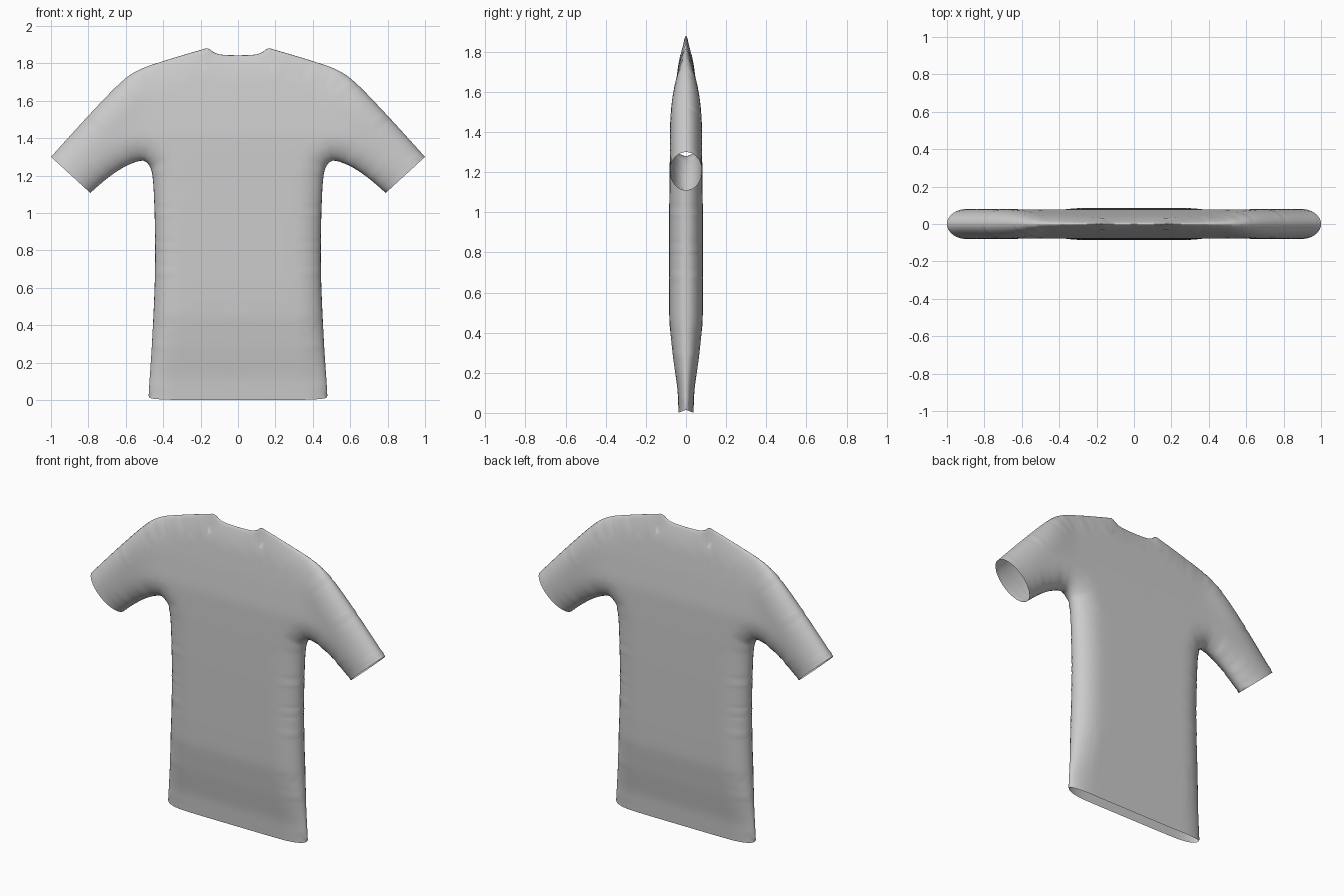
import bpy, bmesh, math
from mathutils import Vector, kdtree
from mathutils.geometry import delaunay_2d_cdt

if "Cube" in bpy.data.objects:
    bpy.data.objects.remove(bpy.data.objects["Cube"])

# Right half of the flat pattern (x, z): closed seams only
SHOULDER = [(0, 1.843), (0.09, 1.847), (0.13, 1.86), (0.16, 1.88), (0.20, 1.872), (0.40, 1.812),
            (0.53, 1.765), (0.63, 1.695), (0.80, 1.52), (1.0, 1.30)]
UNDERSIDE = [(0.79, 1.108), (0.70, 1.185), (0.62, 1.24), (0.56, 1.268), (0.505, 1.28), (0.472, 1.25),
             (0.455, 1.18), (0.446, 1.0), (0.443, 0.8), (0.446, 0.6), (0.46, 0.3), (0.477, 0.04),
             (0.474, 0.015)]
# Half thickness by height (z, y)
DEPTH = [(0, .037), (.12, .042), (.28, .065), (.45, .083), (.6, .085), (1.0, .084), (1.25, .081),
         (1.42, .078), (1.6, .057), (1.75, .036), (1.84, .02), (1.9, .01)]
ROUND = 0.142       # width of the rounding beside a seam
SUB = 5             # fine samples per outline vertex


def spline(pts, step):
    """Catmull-Rom curve, evenly resampled."""
    p = [Vector(q) for q in pts]
    p = [2 * p[0] - p[1]] + p + [2 * p[-1] - p[-2]]
    fine = []
    for a, b, c, d in zip(p, p[1:], p[2:], p[3:]):
        n = max(2, round((c - b).length / step))
        for i in range(n):
            t = i / n
            fine.append(0.5 * (2 * b + (c - a) * t + (2 * a - 5 * b + 4 * c - d) * t * t
                               + (3 * b - a - 3 * c + d) * t ** 3))
    while (len(fine)) % SUB:
        fine.insert(-1, (fine[-1] + fine[-2]) / 2)
    return fine + [p[-2]]


def smooth(a, b, v):
    t = min(max((v - a) / (b - a), 0), 1)
    return t * t * (3 - 2 * t)


def thickness(x, z):
    h = DEPTH[-1][1]
    for (z0, h0), (z1, h1) in zip(DEPTH, DEPTH[1:]):
        if z <= z1:
            h = h0 + (h1 - h0) * max(0, (z - z0) / (z1 - z0))
            break
    k = smooth(0.45, 0.75, x)          # sleeves keep an even thickness
    return h * (1 - k) + 0.08 * k


top, under = spline(SHOULDER, 0.004), spline(UNDERSIDE, 0.004)
seams = top + under
tree = kdtree.KDTree(len(seams))
for i, s in enumerate(seams):
    tree.insert((s.x, s.y, 0), i)
tree.balance()


def seam_distance(p):
    return tree.find((p.x, p.y, 0))[2]


# Outline loop: shoulder, cuff, underarm and side, hem, centre line
cuff = [top[-1].lerp(under[0], 0.5 - 0.5 * math.cos(math.pi * i / 20)) for i in range(1, 20)]
corner = under[-1]
hem = [Vector((corner.x * math.cos(math.pi / 2 * i / 20), 0.015 * (1 - math.sin(math.pi / 2 * i / 20)) ** 2))
       for i in range(1, 20)]
centre = [Vector((0, top[0].y * math.sin(math.pi / 2 * i / 50))) for i in range(50)]
loop = top[::SUB] + cuff + under[::SUB] + hem + centre

# Inner points: rows following the seams, then a plain grid
inner = []
for curve in (top, under):
    for i in range(0, len(curve), SUB):
        t = (curve[min(i + 2, len(curve) - 1)] - curve[max(i - 2, 0)]).normalized()
        n = Vector((t.y, -t.x))
        for j in range(1, 8):
            d = ROUND * (1 - math.cos(math.pi / 2 * j / 8))
            p = curve[i] + n * d
            if p.x > 0.008 and p.y > 0.02 and seam_distance(p) > d * 0.97:
                inner.append(p)
for i in range(1, 34):
    for j in range(1, 64):
        p = Vector((i * 0.03, j * 0.03))
        if seam_distance(p) > ROUND * 0.88:
            inner.append(p)

count = len(loop)
edges = [(i, (i + 1) % count) for i in range(count)]
verts, _, faces, *_ = delaunay_2d_cdt(loop + inner, edges, [], 1, 1e-5)

# Puff the pattern out towards the front
bm = bmesh.new()
made = []
for p in verts:
    d = seam_distance(p)
    u = min(d / ROUND, 1)
    y = 0 if d < 1e-4 else -thickness(p.x, p.y) * math.sqrt(1 - (1 - u) ** 2)
    made.append(bm.verts.new((p.x, y, p.y)))
for f in faces:
    bm.faces.new([made[i] for i in f])
bmesh.ops.delete(bm, geom=[v for v in bm.verts if not v.link_faces], context='VERTS')
for _ in range(2):                      # ease the fold lines away from open edges
    free = [v for v in bm.verts if not v.is_boundary and v.co.x > 0.04]
    bmesh.ops.smooth_vert(bm, verts=free, factor=0.4, use_axis_y=True)

mesh = bpy.data.meshes.new("shirt")
bm.to_mesh(mesh)
bm.free()
mesh.shade_smooth()
shirt = bpy.data.objects.new("shirt", mesh)
bpy.context.collection.objects.link(shirt)

# Left half and back
mirror = shirt.modifiers.new("mirror", 'MIRROR')
mirror.use_axis = (True, True, False)
mirror.merge_threshold = 0.0005
